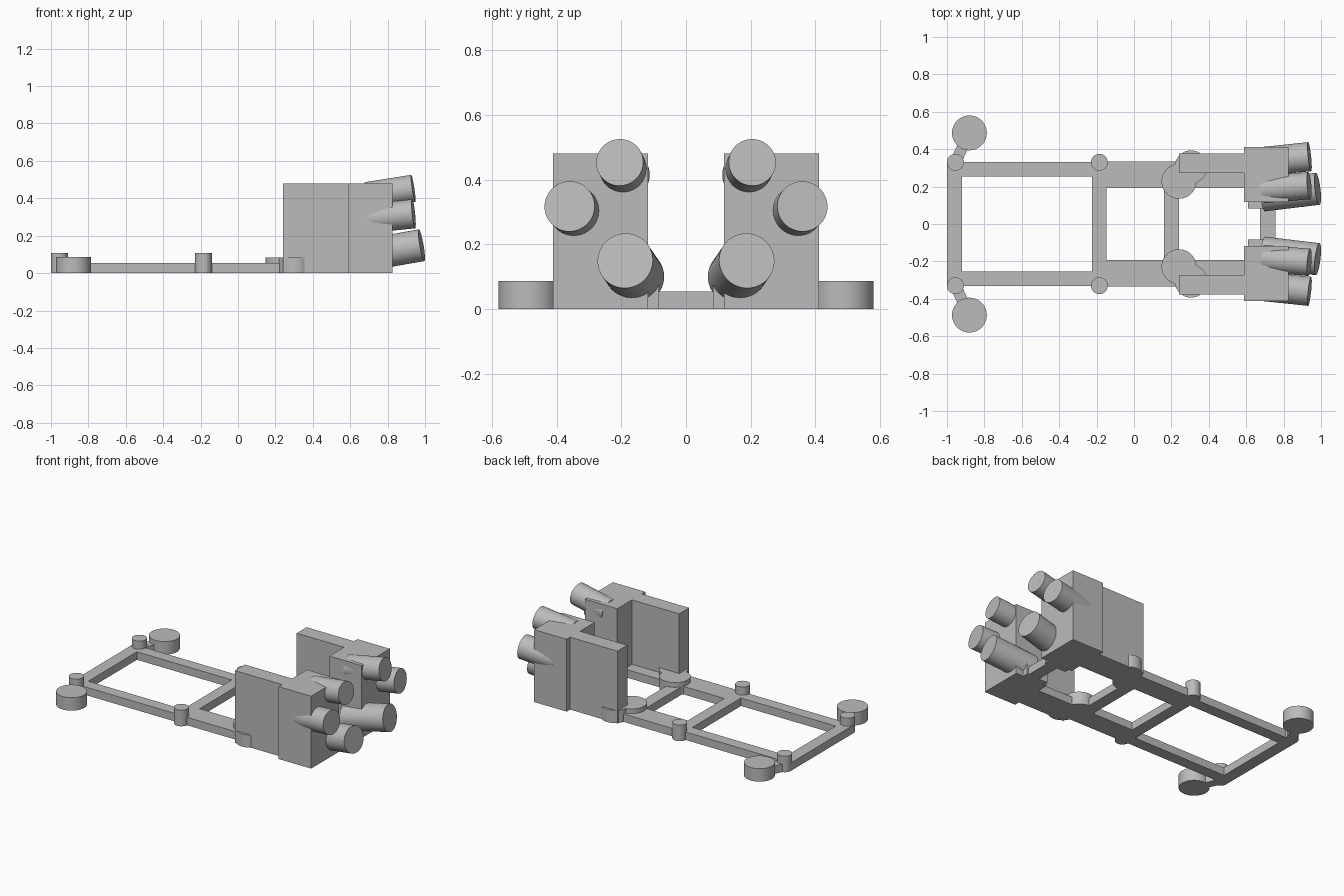
import bpy
import math
from mathutils import Vector

cube = bpy.data.objects.get("Cube")
if cube:
    bpy.data.objects.remove(cube, do_unlink=True)

grey = bpy.data.materials.new("plain grey")
grey.use_nodes = True
COLOUR = (0.5, 0.5, 0.5, 1)
grey.diffuse_color = COLOUR
grey.node_tree.nodes["Principled BSDF"].inputs["Base Color"].default_value = COLOUR


def finish(name, mirrored):
    """Name and colour the active object, and repeat it on the other side."""
    ob = bpy.context.object
    ob.name = name
    ob.data.materials.append(grey)
    bpy.ops.object.transform_apply(location=True, rotation=True, scale=True)
    if mirrored:
        mod = ob.modifiers.new("Mirror", "MIRROR")
        mod.use_axis = (False, True, False)
        mod.use_clip = False
        mod.use_mirror_merge = False
    return ob


def box(name, x, y, height, mirrored=True):
    bpy.ops.mesh.primitive_cube_add(
        size=1, location=((x[0] + x[1]) / 2, (y[0] + y[1]) / 2, height / 2))
    bpy.context.object.scale = (x[1] - x[0], y[1] - y[0], height)
    return finish(name, mirrored)


def rod(name, start, end, radius):
    start, end = Vector(start), Vector(end)
    axis = end - start
    bpy.ops.mesh.primitive_cylinder_add(
        vertices=64, radius=radius, depth=axis.length, location=(start + end) / 2)
    bpy.context.object.rotation_euler = axis.to_track_quat("Z", "Y").to_euler()
    ob = finish(name, True)
    bpy.ops.object.shade_smooth_by_angle(angle=math.radians(30))
    return ob


def disc(name, x, y, radius, height):
    return rod(name, (x, y, 0), (x, y, height), radius)


# Flat ladder frame
T = 0.053
box("rear_rail", (-1.0, -0.147), (0.255, 0.332), T)
box("front_rail", (-0.147, 0.82), (0.192, 0.335), T)
for name, x, half in (("rear_crossbar", (-1.0, -0.92), 0.255),
                      ("middle_crossbar", (-0.225, -0.147), 0.255),
                      ("inner_crossbar", (0.16, 0.24), 0.192),
                      ("front_crossbar", (0.675, 0.757), 0.192)):
    box(name, x, (-half, half), T, False)

# Upright posts on the rails
disc("rear_post", -0.955, 0.33, 0.045, 0.107)
disc("middle_post", -0.185, 0.33, 0.045, 0.107)

# Round feet, with a short angled arm to each rear foot
disc("rear_foot", -0.88, 0.487, 0.093, 0.086)
disc("inner_foot", 0.24, 0.228, 0.093, 0.084)
disc("outer_foot", 0.305, 0.305, 0.088, 0.084)
hip, foot = Vector((-0.955, 0.33, 0)), Vector((-0.88, 0.487, 0))
arm = foot - hip
bpy.ops.mesh.primitive_cube_add(size=1, location=(hip + foot) / 2 + Vector((0, 0, T / 2)))
bpy.context.object.scale = (arm.length, 0.06, T)
bpy.context.object.rotation_euler.z = math.atan2(arm.y, arm.x)
finish("rear_arm", True)

# Tall side plates and front blocks
box("side_plate", (0.24, 0.59), (0.272, 0.376), 0.48)
box("front_block", (0.587, 0.825), (0.118, 0.412), 0.48)
box("inner_step", (0.61, 0.77), (0.084, 0.13), 0.09)

# Angled barrels pushed through the blocks
rod("upper_barrel", (0.69, 0.185, 0.414), (0.937, 0.205, 0.453), 0.073)
rod("middle_barrel", (0.70, 0.335, 0.292), (0.939, 0.36, 0.317), 0.078)
rod("lower_barrel", (0.69, 0.153, 0.098), (0.982, 0.188, 0.149), 0.086)
